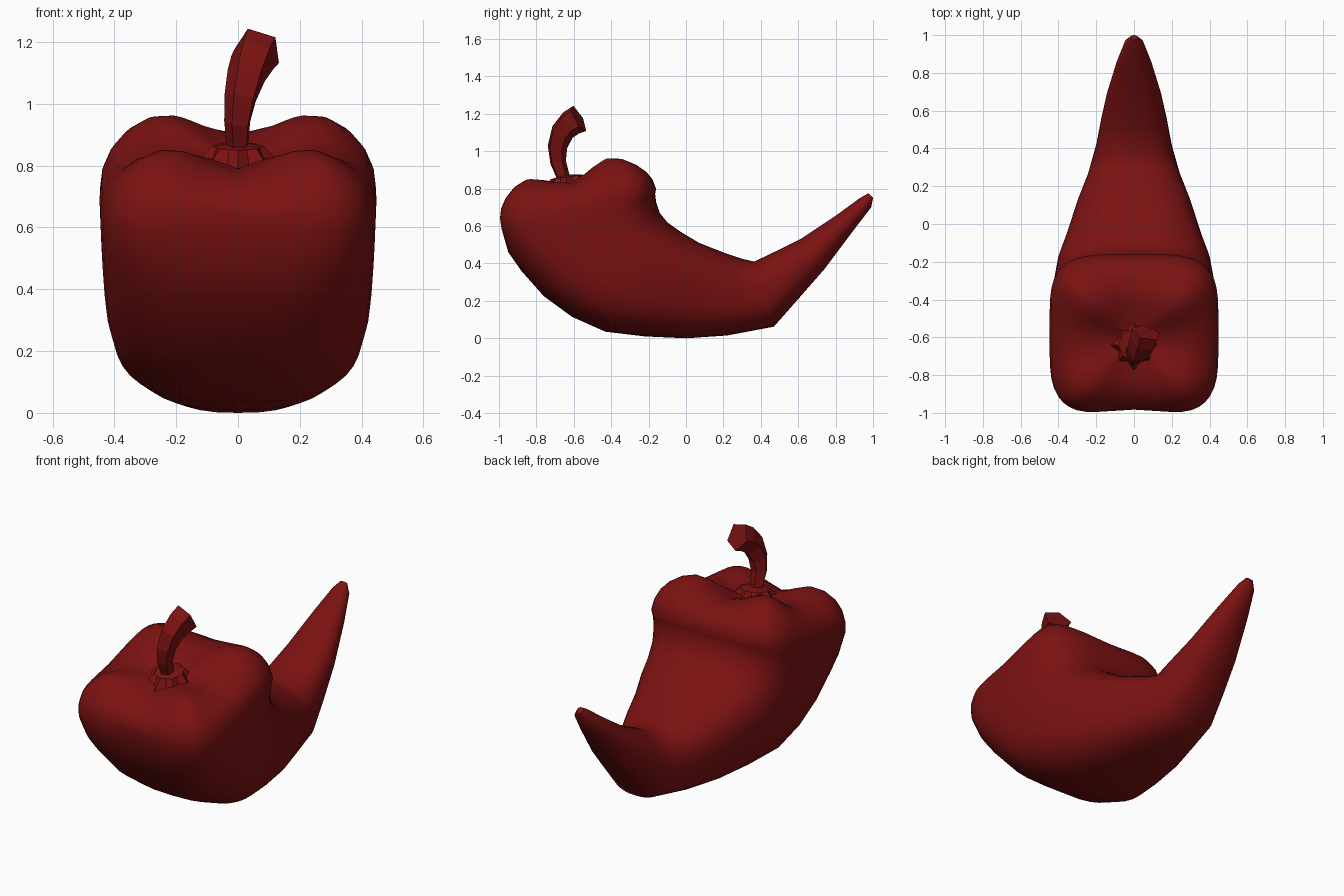
import bpy, bmesh, math
from mathutils import Vector

cube = bpy.data.objects.get("Cube")
if cube:
    bpy.data.objects.remove(cube)

red = bpy.data.materials.new("deep_red")
red.use_nodes = True
colour = (0.2, 0.006, 0.006, 1)
red.diffuse_color = colour
red.node_tree.nodes["Principled BSDF"].inputs["Base Color"].default_value = colour


def loft(name, rings, smooth=None):
    """Skin a list of closed rings and cap both ends."""
    bm = bmesh.new()
    loops = [[bm.verts.new(p) for p in ring] for ring in rings]
    n = len(loops[0])
    for a, b in zip(loops, loops[1:]):
        for i in range(n):
            j = (i + 1) % n
            bm.faces.new((a[i], a[j], b[j], b[i]))
    bm.faces.new(loops[0])
    bm.faces.new(loops[-1])
    bmesh.ops.recalc_face_normals(bm, faces=bm.faces)
    mesh = bpy.data.meshes.new(name)
    bm.to_mesh(mesh)
    bm.free()
    mesh.materials.append(red)
    obj = bpy.data.objects.new(name, mesh)
    bpy.context.collection.objects.link(obj)
    if smooth:
        bpy.ops.object.select_all(action='DESELECT')
        obj.select_set(True)
        bpy.context.view_layer.objects.active = obj
        bpy.ops.object.shade_smooth_by_angle(angle=math.radians(smooth))
    return obj


SEGMENTS = 40
ANGLES = [2 * math.pi * i / SEGMENTS for i in range(SEGMENTS)]


def power(v, e):
    return math.copysign(abs(v) ** e, v) if abs(v) > 1e-6 else 0.0


def section(top, bottom, width, square, notch=0.0):
    """Rounded-square ring between two points of the side profile."""
    top, bottom = Vector((0, *top)), Vector((0, *bottom))
    mid, half = (top + bottom) / 2, (top - bottom) / 2
    ring = []
    for t in ANGLES:
        a, b = power(math.cos(t), 2 / square), power(math.sin(t), 2 / square)
        if math.cos(t) < 0:
            a *= 1 - notch * (1 - abs(math.sin(2 * t))) ** 2
        ring.append(mid + half * a + Vector((width * b, 0, 0)))
    return ring


# Curved body from the tip to the shoulder: upper point, lower point, half width, squareness
body = [
    ((.975, .775), (1.0, .75), .02, 2),
    ((.93, .75), (.99, .70), .05, 2),
    ((.80, .655), (.89, .57), .095, 2.1),
    ((.62, .535), (.74, .37), .145, 2.2),
    ((.50, .475), (.60, .21), .175, 2.3),
    ((.365, .41), (.47, .062), .20, 2.4),
    ((.30, .425), (.22, .015), .245, 2.5),
    ((.21, .455), (0, 0), .30, 2.6),
    ((.07, .51), (-.22, .01), .355, 2.7),
    ((-.03, .57), (-.43, .035), .405, 2.8),
    ((-.10, .62), (-.61, .115), .425, 2.9),
    ((-.14, .67), (-.76, .225), .435, 3.1),
    ((-.16, .73), (-.88, .36), .442, 3.4),
    ((-.165, .77), (-.95, .46), .445, 3.8),
]
rings = [section(*row) for row in body]

# Four-lobed crown: ring scale, groove height, lobe height
back, front = (-.16, .80), (-1.0, .58)
up = Vector((0, front[1] - back[1], back[0] - front[0])).normalized()
centre = Vector((0, (back[0] + front[0]) / 2, (back[1] + front[1]) / 2))
shoulder = section(back, front, .448, 4.2, .06)
crown = [(1, 0, 0), (.985, .055, .06), (.94, .09, .115), (.86, .115, .165),
         (.74, .135, .205), (.6, .145, .222), (.46, .145, .205),
         (.32, .14, .175), (.18, .135, .15), (.05, .13, .135)]
for scale, groove, lobe in crown:
    ring = []
    for t, p in zip(ANGLES, shoulder):
        mix = abs(math.sin(2 * t)) ** 0.7
        ring.append(centre + (p - centre) * scale + up * (groove + (lobe - groove) * mix))
    rings.append(ring)
loft("pepper_body", rings, 42)

# Star-shaped calyx under the stem
calyx = []
for outer, inner, z in ((.135, .095, .81), (.085, .075, .862), (.03, .03, .872)):
    ring = []
    for i in range(16):
        t = 2 * math.pi * i / 16
        r = inner if i % 2 else outer
        y = r * math.sin(t)
        ring.append(Vector((r * math.cos(t), -.64 + y, z + .15 * y)))
    calyx.append(ring)
loft("calyx", calyx)

# Bent, widening stem: path point and radius
stem = [((0, -.65, .84), .035), ((0, -.685, .94), .045), ((.01, -.69, 1.02), .055),
        ((.03, -.665, 1.1), .066), ((.05, -.62, 1.15), .075), ((.065, -.575, 1.175), .08)]
points = [Vector(p) for p, r in stem]
stem_rings = []
for i, (p, radius) in enumerate(stem):
    along = (points[min(i + 1, len(points) - 1)] - points[max(i - 1, 0)]).normalized()
    side = Vector((1, 0, 0))
    side = (side - along * side.dot(along)).normalized()
    depth = along.cross(side)
    stem_rings.append([points[i] + radius * (side * math.cos(t) + depth * math.sin(t))
                       for t in (2 * math.pi * k / 5 + .5 for k in range(5))])
loft("stem", stem_rings)
